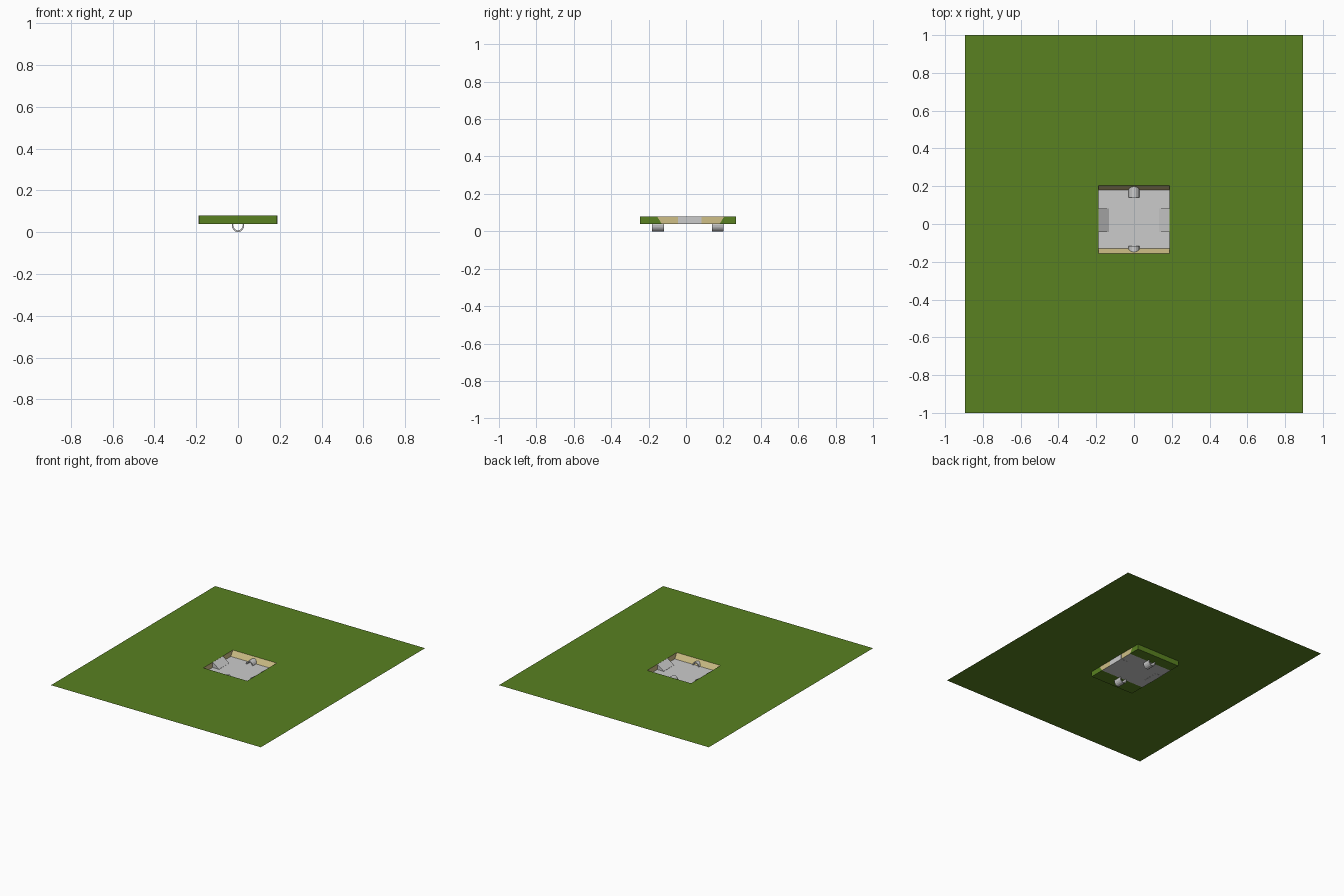
import bpy, bmesh, math

if "Cube" in bpy.data.objects:
    bpy.data.objects.remove(bpy.data.objects["Cube"])


def material(name, rgb):
    m = bpy.data.materials.new(name)
    m.diffuse_color = (*rgb, 1)
    m.use_nodes = True
    m.node_tree.nodes["Principled BSDF"].inputs["Base Color"].default_value = m.diffuse_color
    return m


GRASS = material("grass", (0.10, 0.22, 0.015))
SAND = material("sand", (0.62, 0.52, 0.24))


def build(name, polygons, mat=None):
    """Make an object from a few polygons given as point lists."""
    bm = bmesh.new()
    for poly in polygons:
        bm.faces.new([bm.verts.new(p) for p in poly])
    bmesh.ops.remove_doubles(bm, verts=bm.verts, dist=1e-5)
    me = bpy.data.meshes.new(name)
    bm.to_mesh(me)
    bm.free()
    ob = bpy.data.objects.new(name, me)
    bpy.context.collection.objects.link(ob)
    if mat:
        me.materials.append(mat)
    return ob


def rect(x0, x1, y0, y1, z):
    return [(x0, y0, z), (x1, y0, z), (x1, y1, z), (x0, y1, z)]


TOP, LOW, HALF = 0.08, 0.04, 0.187      # ground level, pit floor, pit half width
Y_TOP = (-0.155, 0.205)                 # pit rim
Y_LOW = (-0.13, 0.18)                   # pit floor ends
Y_OUT = (-0.245, 0.267)                 # outer ends of the earth below ground
GX, GY = 0.895, 1.0

# Ground sheet around the pit opening
build("ground", [
    rect(-GX, -HALF, -GY, GY, TOP),
    rect(HALF, GX, -GY, GY, TOP),
    rect(-HALF, HALF, -GY, Y_TOP[0], TOP),
    rect(-HALF, HALF, Y_TOP[1], GY, TOP),
], GRASS)

# Pit floor
build("pit_floor", [rect(-HALF, HALF, *Y_LOW, LOW)])

# Sloped end walls and upright side walls of the pit
walls = []
for i in (0, 1):
    t, l = Y_TOP[i], Y_LOW[i]
    quad = [(-HALF, t, TOP), (HALF, t, TOP), (HALF, l, LOW), (-HALF, l, LOW)]
    walls.append(quad if i else quad[::-1])
for s in (-1, 1):
    quad = [(s * HALF, Y_TOP[0], TOP), (s * HALF, Y_TOP[1], TOP),
            (s * HALF, Y_LOW[1], LOW), (s * HALF, Y_LOW[0], LOW)]
    walls.append(quad[::s])
build("pit_walls", walls, SAND)

# Earth blocks hanging below the ground at both ends of the pit
for i, name in enumerate(("front_earth", "back_earth")):
    o, t, l = Y_OUT[i], Y_TOP[i], Y_LOW[i]
    faces = [rect(-HALF, HALF, min(o, l), max(o, l), LOW)[::-1]]
    end = [(-HALF, o, LOW), (HALF, o, LOW), (HALF, o, TOP), (-HALF, o, TOP)]
    faces.append(end[::-1] if i else end)
    for s in (-1, 1):
        side = [(s * HALF, o, LOW), (s * HALF, l, LOW), (s * HALF, t, TOP), (s * HALF, o, TOP)]
        faces.append(side[::s * (-1 if i else 1)])
    build(name, faces, GRASS)

# Wedge ramps against the side walls
for s, name in ((-1, "left_ramp"), (1, "right_ramp")):
    prof = [(s * 0.188, LOW - 0.001), (s * 0.132, LOW - 0.001), (s * 0.132, LOW + 0.001), (s * 0.188, TOP)]
    a = [(x, -0.042, z) for x, z in prof]
    b = [(x, 0.083, z) for x, z in prof]
    faces = [a, b[::-1]]
    for k in range(4):
        n = (k + 1) % 4
        faces.append([a[n], a[k], b[k], b[n]])
    ob = build(name, faces)
    bm = bmesh.new()
    bm.from_mesh(ob.data)
    bmesh.ops.recalc_face_normals(bm, faces=bm.faces)
    bm.to_mesh(ob.data)
    bm.free()


# Hollow pipes through the end walls
def pipe(name, y0, y1, sides=16, ro=0.03, ri=0.023, stretch=1.15):
    zc = ro * stretch

    def ring(r, y):
        return [(r * math.sin(2 * math.pi * k / sides), y,
                 zc - r * stretch * math.cos(2 * math.pi * k / sides)) for k in range(sides)]
    loops = [ring(ro, y0), ring(ro, y1), ring(ri, y1), ring(ri, y0)]
    faces = []
    for j in range(4):
        p, q = loops[j], loops[(j + 1) % 4]
        for k in range(sides):
            n = (k + 1) % sides
            faces.append([p[k], q[k], q[n], p[n]][::-1])
    build(name, faces)


pipe("front_pipe", -0.182, -0.117)
pipe("back_pipe", 0.14, 0.2)
